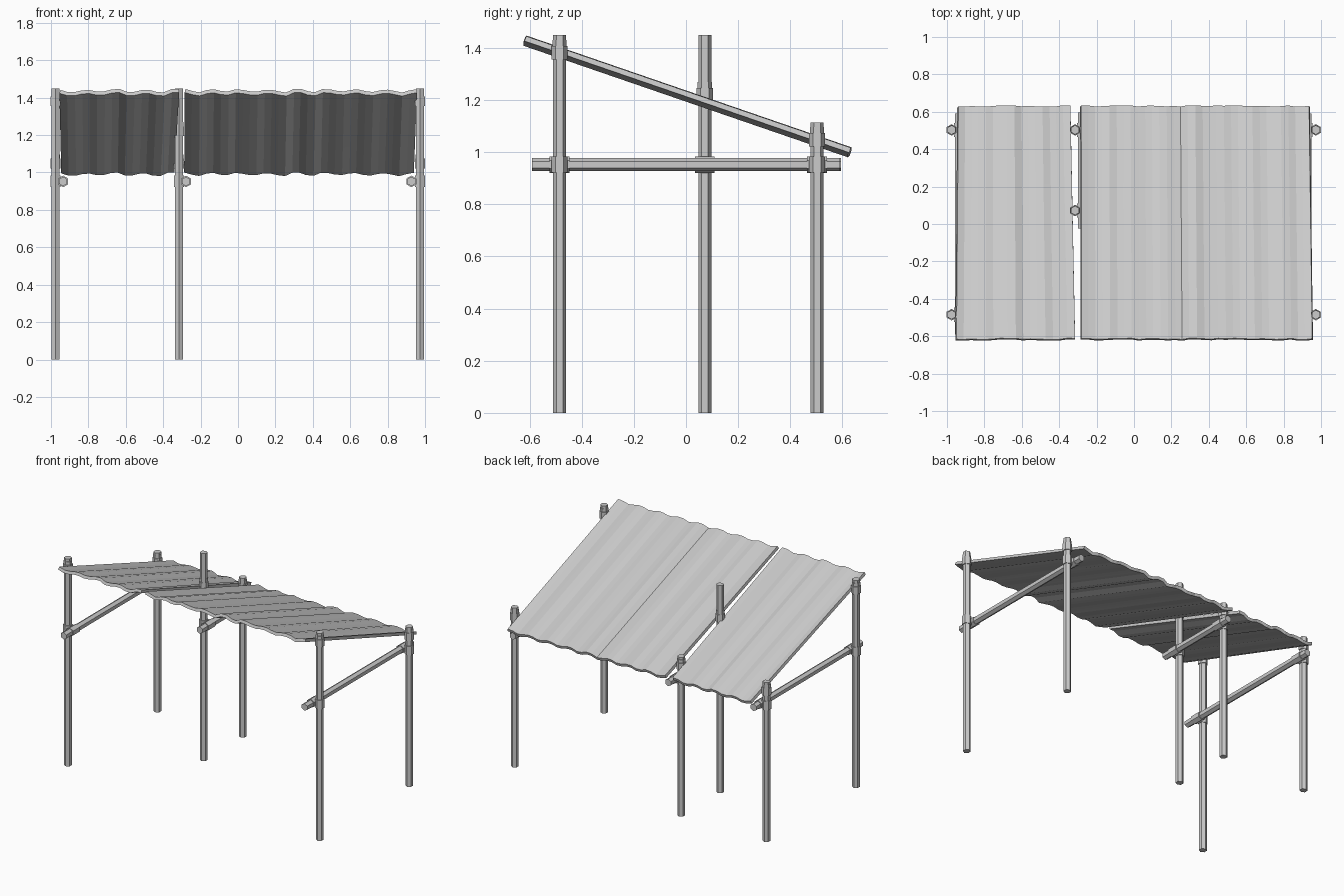
import bpy, bmesh, math, random
from mathutils import Vector

if "Cube" in bpy.data.objects:
    bpy.data.objects.remove(bpy.data.objects["Cube"])

random.seed(4)


def hex_rod(name, start, end, r):
    """Six-sided rod between two points, with corners pointing along y (upright) or z (lying)."""
    a, b = Vector(start), Vector(end)
    upright = abs(b.z - a.z) > 1e-6
    bm = bmesh.new()
    rings = []
    for p in (a, b):
        ring = []
        for i in range(6):
            t = math.pi / 2 + i * math.pi / 3
            c, s = r * math.cos(t), r * math.sin(t)
            ring.append(bm.verts.new(p + (Vector((c, s, 0)) if upright else Vector((c, 0, s)))))
        rings.append(ring)
    for i in range(6):
        j = (i + 1) % 6
        bm.faces.new((rings[0][i], rings[0][j], rings[1][j], rings[1][i]))
    for ring in rings:
        bm.faces.new(ring)
    bmesh.ops.recalc_face_normals(bm, faces=bm.faces)
    me = bpy.data.meshes.new(name)
    bm.to_mesh(me)
    bm.free()
    ob = bpy.data.objects.new(name, me)
    bpy.context.collection.objects.link(ob)
    return ob


BEAM_Z = 0.952


def post(name, x, y, height, tie_z):
    # upright post with lashings under the roof and at the beam
    hex_rod(name + "_post", (x, y, 0), (x, y, height), 0.025)
    hex_rod(name + "_roof_lashing", (x, y, tie_z), (x, y, tie_z + 0.052), 0.031)
    hex_rod(name + "_upper_lashing", (x, y, tie_z + 0.052), (x, y, tie_z + 0.075), 0.027)
    hex_rod(name + "_beam_lashing", (x, y, BEAM_Z - 0.03), (x, y, BEAM_Z + 0.031), 0.031)


def beam(name, x, y0, y1, ties):
    # horizontal beam beside the posts, lashed at each one
    hex_rod(name + "_beam", (x, y0, BEAM_Z), (x, y1, BEAM_Z), 0.025)
    for i, y in enumerate(ties):
        hex_rod(f"{name}_beam_wrap_{i}", (x, y - 0.038, BEAM_Z), (x, y + 0.038, BEAM_Z), 0.031)


def panel(name, front, back, waves):
    """Uneven corrugated sheet; front/back give the x range at each end."""
    bm = bmesh.new()
    nx, ny = waves * 4, 3
    jitter = [random.uniform(-0.004, 0.004) for _ in range(nx + 1)]
    grid = []
    for j in range(ny + 1):
        v = j / ny
        row = []
        for i in range(nx + 1):
            u = i / nx
            x0 = front[0] + (back[0] - front[0]) * v
            x1 = front[1] + (back[1] - front[1]) * v
            y = -0.617 + 1.245 * v + jitter[i]
            wave = 0.008 * math.cos(u * waves * math.tau + 0.6) + jitter[i]
            z = 1.428 - 0.428 * v + wave
            row.append(bm.verts.new((x0 + (x1 - x0) * u, y, z)))
        grid.append(row)
    for j in range(ny):
        for i in range(nx):
            bm.faces.new((grid[j][i], grid[j][i + 1], grid[j + 1][i + 1], grid[j + 1][i]))
    me = bpy.data.meshes.new(name)
    bm.to_mesh(me)
    bm.free()
    ob = bpy.data.objects.new(name, me)
    bpy.context.collection.objects.link(ob)
    sol = ob.modifiers.new("thickness", "SOLIDIFY")
    sol.thickness = 0.02
    sol.offset = 0


# posts
for side, x in (("left", -0.975), ("right", 0.972)):
    post("front_" + side, x, -0.485, 1.45, 1.355)
    post("back_" + side, x, 0.503, 1.113, 1.022)
post("middle", -0.315, 0.072, 1.45, 1.195)
post("back_middle", -0.315, 0.503, 1.113, 1.022)

# beams
beam("left", -0.935, -0.59, 0.59, (-0.485, 0.503))
beam("right", 0.927, -0.59, 0.59, (-0.485, 0.503))
beam("middle", -0.278, -0.025, 0.595, (0.072, 0.503))

# roof sheets
panel("narrow_roof_sheet", (-0.952, -0.315), (-0.942, -0.34), 4)
panel("wide_roof_sheet", (-0.283, 0.955), (-0.285, 0.938), 8)
